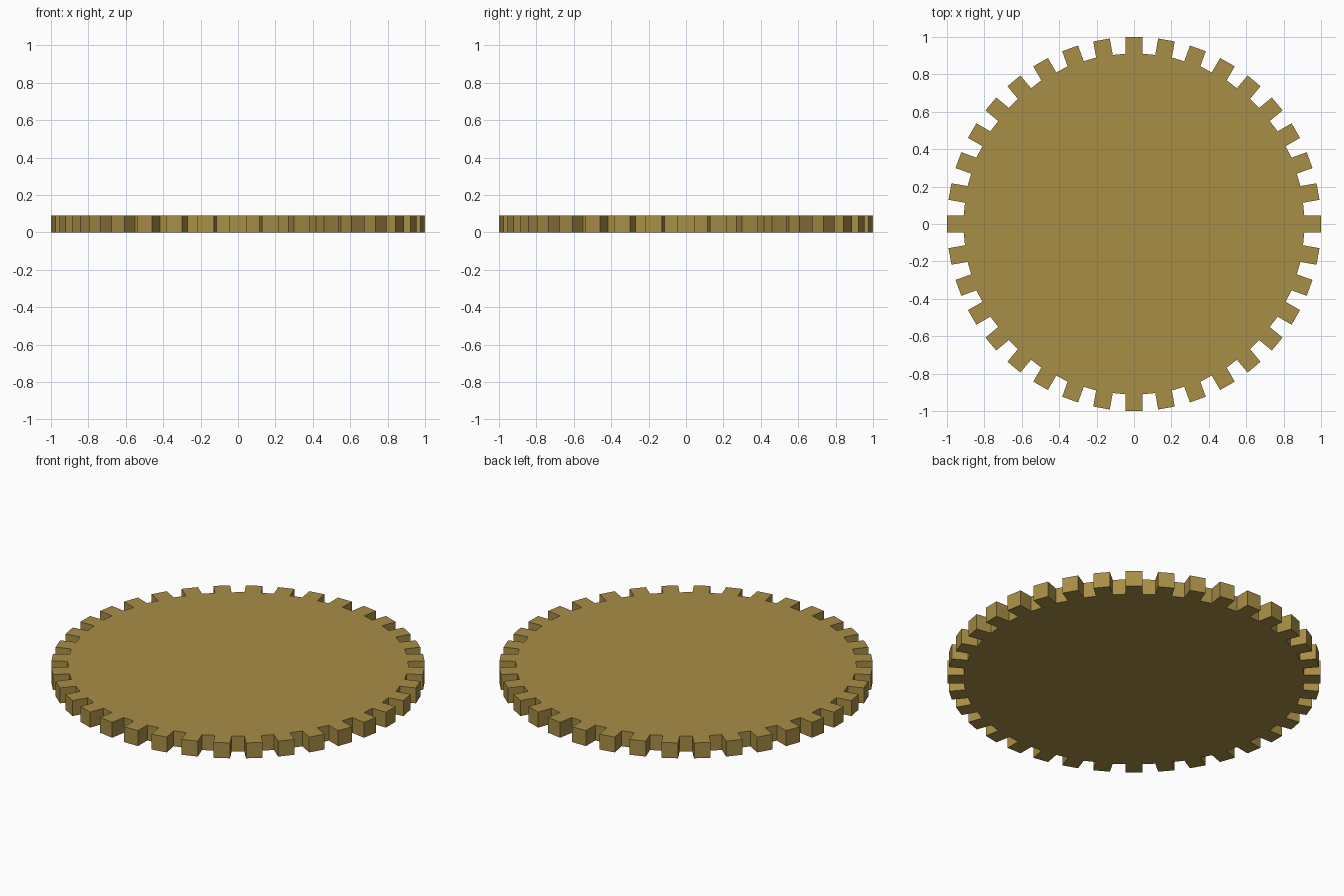
import bpy, bmesh, math
from mathutils import Vector

if "Cube" in bpy.data.objects:
    bpy.data.objects.remove(bpy.data.objects["Cube"])

TEETH, SIDES = 36, 32
R_BODY, R_TIP = 0.915, 0.999
HALF_TOOTH, HEIGHT = 0.045, 0.091

brass = bpy.data.materials.new("dull brass")
brass.diffuse_color = (0.39, 0.27, 0.06, 1)
brass.use_nodes = True
brass.node_tree.nodes["Principled BSDF"].inputs["Base Color"].default_value = brass.diffuse_color


def body_radius(angle):
    # radius of the many-sided disc in a given direction
    step = 2 * math.pi / SIDES
    off = angle % step - step / 2
    return R_BODY * math.cos(step / 2) / math.cos(off)


# Gear outline: straight-sided teeth standing on a faceted disc
outline = []
for i in range(TEETH):
    a = 2 * math.pi * i / TEETH
    out = Vector((math.cos(a), math.sin(a), 0))
    side = Vector((-math.sin(a), math.cos(a), 0))
    spread = math.atan2(HALF_TOOTH, R_BODY)

    def root(s):
        r = body_radius(a + s * spread)
        return out * (r * math.cos(spread)) + side * s * HALF_TOOTH

    outline += [root(-1),
                out * R_TIP - side * HALF_TOOTH,
                out * R_TIP + side * HALF_TOOTH,
                root(1)]

# Extrude the outline into a flat gear
bm = bmesh.new()
face = bm.faces.new([bm.verts.new(p) for p in outline])
ext = bmesh.ops.extrude_face_region(bm, geom=[face])
top = [g for g in ext["geom"] if isinstance(g, bmesh.types.BMVert)]
bmesh.ops.translate(bm, verts=top, vec=(0, 0, HEIGHT))
bmesh.ops.recalc_face_normals(bm, faces=bm.faces)
mesh = bpy.data.meshes.new("gear_wheel")
bm.to_mesh(mesh)
bm.free()
mesh.materials.append(brass)
gear = bpy.data.objects.new("gear_wheel", mesh)
bpy.context.collection.objects.link(gear)
